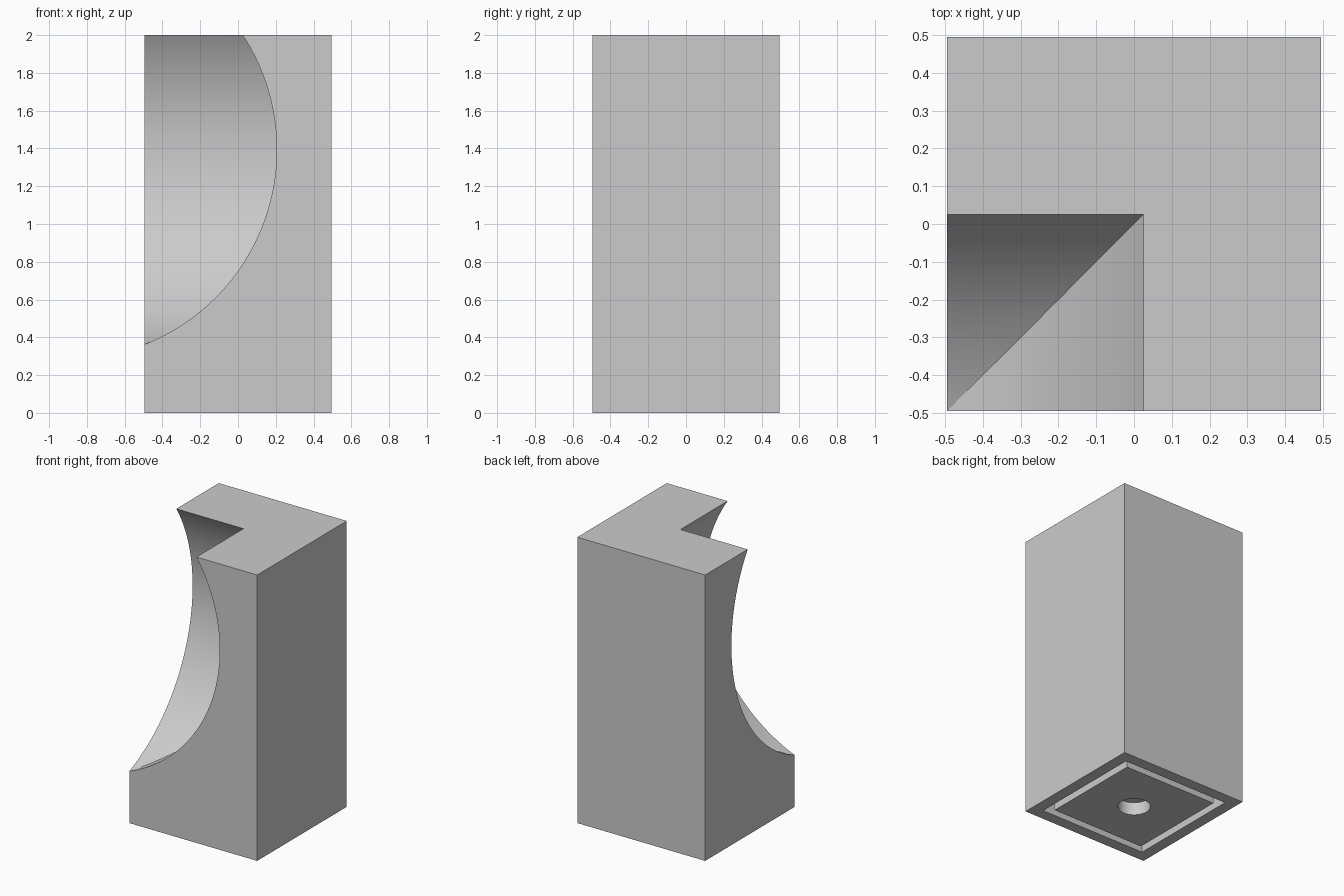
import bpy
import bmesh
import math
from mathutils import Matrix, Vector

cube = bpy.data.objects.get("Cube")
if cube:
    bpy.data.objects.remove(cube, do_unlink=True)

HALF = 0.495                      # half width of the block
ARC_X, ARC_Z, ARC_R = -0.905, 1.394, 1.11
RECESS = 0.09

grey = bpy.data.materials.new("light_grey")
grey.use_nodes = True
grey.diffuse_color = (0.6, 0.6, 0.6, 1)
grey.node_tree.nodes["Principled BSDF"].inputs["Base Color"].default_value = (0.6, 0.6, 0.6, 1)


def make_object(name, bm):
    bmesh.ops.recalc_face_normals(bm, faces=bm.faces)
    mesh = bpy.data.meshes.new(name)
    bm.to_mesh(mesh)
    bm.free()
    mesh.materials.append(grey)
    obj = bpy.data.objects.new(name, mesh)
    bpy.context.collection.objects.link(obj)
    return obj


def cut(body, cutter):
    mod = body.modifiers.new("cut", "BOOLEAN")
    mod.operation = "DIFFERENCE"
    mod.solver = "EXACT"
    mod.object = cutter
    bpy.context.view_layer.objects.active = body
    bpy.ops.object.modifier_apply(modifier=mod.name)
    bpy.data.objects.remove(cutter, do_unlink=True)


# Block with a square groove in its underside
bm = bmesh.new()
bmesh.ops.create_cube(bm, size=1, matrix=Matrix.Translation((0, 0, 1)) @ Matrix.Diagonal((2 * HALF, 2 * HALF, 2, 1)))
bm.normal_update()
base = min(bm.faces, key=lambda f: f.calc_center_median().z)
for width, rise in ((0.08, 0), (0, RECESS), (0.053, 0), (0, -RECESS)):
    bmesh.ops.inset_region(bm, faces=[base], thickness=width, use_even_offset=True)
    bmesh.ops.translate(bm, verts=base.verts, vec=Vector((0, 0, rise)))
    bm.normal_update()
block = make_object("block", bm)

# Corner scoop: square rings whose size follows an arc
bm = bmesh.new()
STEPS = 96
rings = []
for i in range(STEPS + 1):
    angle = math.radians(-80 + 160 * i / STEPS)
    s = ARC_R * math.cos(angle)
    z = ARC_Z + ARC_R * math.sin(angle)
    rings.append([bm.verts.new((ARC_X + s * a, ARC_X + s * b, z))
                  for a, b in ((-1, -1), (1, -1), (1, 1), (-1, 1))])
for low, high in zip(rings, rings[1:]):
    for k in range(4):
        n = (k + 1) % 4
        bm.faces.new((low[k], low[n], high[n], high[k]))
bm.faces.new(rings[0][::-1])
bm.faces.new(rings[-1])
cut(block, make_object("scoop_cutter", bm))

# Round blind hole in the middle of the underside
bm = bmesh.new()
bmesh.ops.create_cone(bm, cap_ends=True, segments=48, radius1=0.105, radius2=0.105, depth=2 * RECESS)
cut(block, make_object("hole_cutter", bm))

# Smooth curved walls, sharp corners
bpy.ops.object.select_all(action="DESELECT")
block.select_set(True)
bpy.context.view_layer.objects.active = block
bpy.ops.object.shade_smooth_by_angle(angle=math.radians(30))
